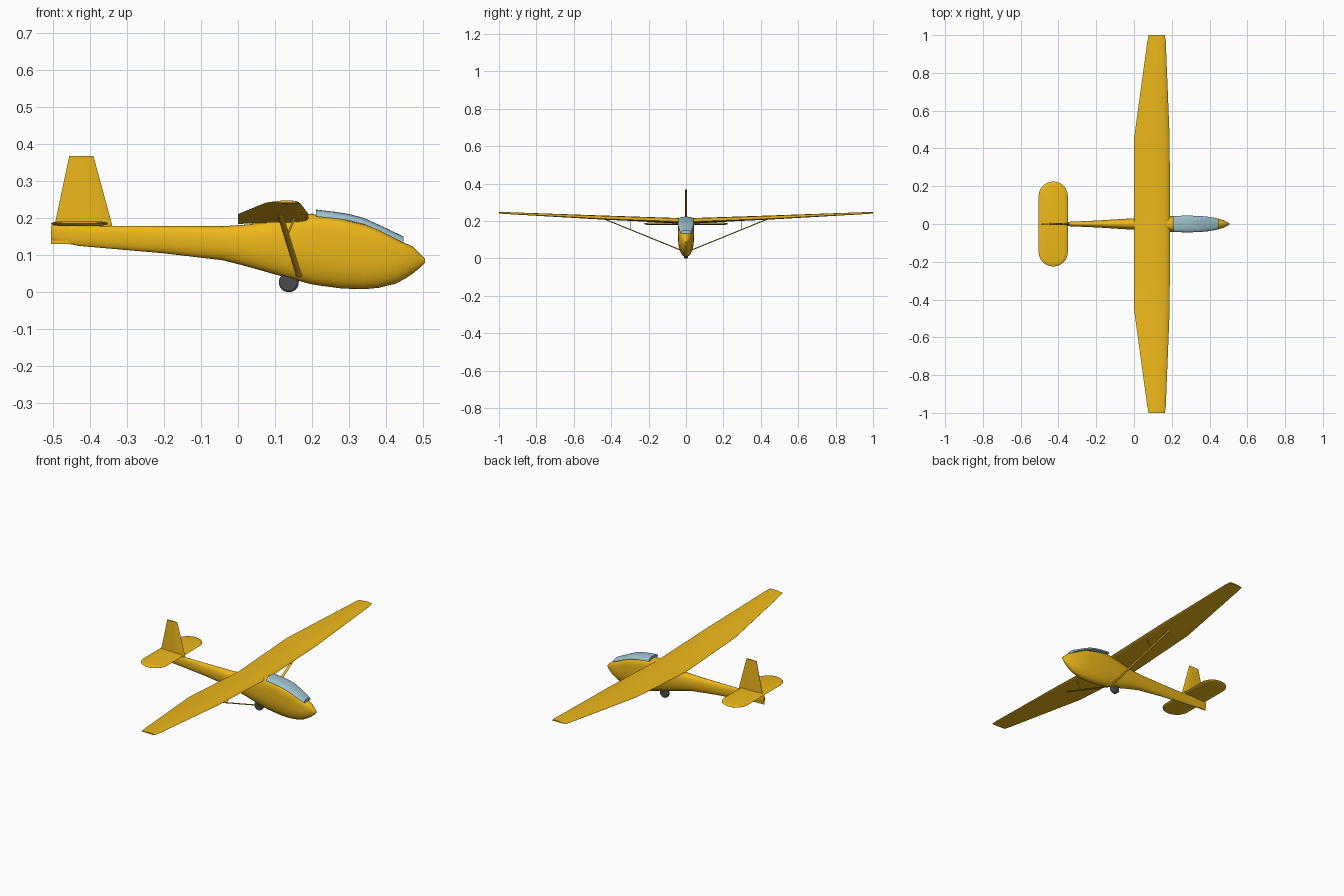
import bpy, math

if "Cube" in bpy.data.objects:
    bpy.data.objects.remove(bpy.data.objects["Cube"])

def material(name, r, g, b):
    m = bpy.data.materials.new(name)
    m.diffuse_color = (r, g, b, 1)
    m.use_nodes = True
    m.node_tree.nodes["Principled BSDF"].inputs["Base Color"].default_value = m.diffuse_color
    return m

YELLOW = material("yellow", 0.85, 0.48, 0.01)
GLASS = material("glass_blue", 0.34, 0.55, 0.62)
RUBBER = material("rubber", 0.07, 0.07, 0.08)

def finish(ob, mat, angle=35):
    ob.data.materials.append(mat)
    bpy.ops.object.select_all(action='DESELECT')
    ob.select_set(True)
    bpy.context.view_layer.objects.active = ob
    bpy.ops.object.shade_smooth_by_angle(angle=math.radians(angle))
    return ob

def loft(name, rings, mat, angle=35):
    """Skin a list of equal-length closed rings and cap both ends."""
    n = len(rings[0])
    verts = [p for r in rings for p in r]
    faces = [(i*n + j, i*n + (j+1) % n, (i+1)*n + (j+1) % n, (i+1)*n + j)
             for i in range(len(rings) - 1) for j in range(n)]
    faces += [tuple(range(n))[::-1], tuple(range(len(verts) - n, len(verts)))]
    me = bpy.data.meshes.new(name)
    me.from_pydata(verts, [], faces)
    me.update()
    ob = bpy.data.objects.new(name, me)
    bpy.context.collection.objects.link(ob)
    bpy.context.view_layer.objects.active = ob
    ob.select_set(True)
    bpy.ops.object.mode_set(mode='EDIT')
    bpy.ops.mesh.select_all(action='SELECT')
    bpy.ops.mesh.normals_make_consistent(inside=False)
    bpy.ops.object.mode_set(mode='OBJECT')
    return finish(ob, mat, angle)

def power(v, e):
    return math.copysign(abs(v) ** (2 / e), v)

def body_ring(x, z0, z1, w, e, n=32):
    """Egg section: round belly, upper half squared off by exponent e."""
    mid = z0 + 0.55 * (z1 - z0)
    ring = []
    for k in range(n):
        a = 2 * math.pi * k / n
        c, s = math.cos(a), math.sin(a)
        ex = e if s > 0 else 2.1
        h = z1 - mid if s > 0 else mid - z0
        ring.append((x, w * power(c, ex), mid + h * power(s, ex)))
    return ring

# Fuselage: x, bottom, top, half width, upper squareness
body = [(-0.505, .140, .180, .004, 2.2), (-0.43, .125, .180, .008, 2.2),
        (-0.20, .105, .178, .018, 2.2), (-0.04, .086, .178, .028, 2.2),
        (0.03, .068, .183, .032, 2.3), (0.10, .048, .195, .037, 2.5),
        (0.15, .034, .206, .040, 2.8), (0.20, .021, .212, .042, 3.2),
        (0.22, .018, .206, .043, 4), (0.28, .010, .197, .043, 4),
        (0.34, .008, .183, .042, 4), (0.38, .012, .168, .039, 4),
        (0.425, .023, .145, .033, 3.2), (0.45, .036, .133, .027, 2.6),
        (0.47, .049, .124, .021, 2.2), (0.49, .065, .105, .012, 2),
        (0.505, .080, .090, .003, 2)]
loft("fuselage", [body_ring(*s) for s in body], YELLOW, 50)

# Canopy: x, lower edge, top, half width
def canopy_ring(x, z0, z1, w, n=16):
    arc = [(x, w * power(math.cos(math.pi * k / n), 2.8),
            z0 + (z1 - z0) * power(abs(math.sin(math.pi * k / n)), 2.5)) for k in range(n + 1)]
    return arc

glass = [(0.21, .204, .223, .042), (0.26, .199, .217, .044), (0.30, .193, .211, .044),
         (0.34, .183, .200, .043), (0.38, .166, .182, .040), (0.42, .146, .163, .034),
         (0.447, .132, .150, .028)]
loft("canopy", [canopy_ring(*s) for s in glass], GLASS, 50)

# Wing: y, trailing x, leading x, trailing z, leading z, thickness
foil = [(0, .0), (.12, .22), (.3, .52), (.5, .72), (.7, .78), (.85, .64), (.95, .38), (1, .0),
        (.96, -.16), (.85, -.22), (.65, -.2), (.4, -.1), (.15, -.03), (0, -.05)]

def wing_ring(y, x0, x1, z0, z1, t):
    return [(x0 + f * (x1 - x0), y, z0 + f * (z1 - z0) + h * t) for f, h in foil]

half = [(0, 0, .19, .185, .196, .028), (.45, 0, .189, .211, .213, .022),
        (.97, .071, .168, .240, .240, .010), (1.0, .078, .163, .242, .242, .007)]
stations = [(-s[0], *s[1:]) for s in half[:0:-1]] + half
loft("wing", [wing_ring(*s) for s in stations], YELLOW)

# Tailplane: stadium outline, thinner toward its rim
def stadium(inset, z, n=14):
    r = 0.0775 - inset
    return [(-0.4275 + r * math.cos(a), (0.1475 if side > 0 else -0.1475) + r * math.sin(a), z)
            for side in (1, -1)
            for a in [(0 if side > 0 else math.pi) + math.pi * k / n for k in range(n + 1)]]

loft("tailplane", [stadium(.02, .179), stadium(.004, .182), stadium(0, .185),
                   stadium(.004, .188), stadium(.02, .191)], YELLOW)

# Fin: thin spindle section tapering to a flat top
def fin_ring(z, x0, x1, t):
    m = x0 + .6 * (x1 - x0)
    return [(x0, -.001, z), (m, -t, z), (x1 - .01, -t * .6, z), (x1, 0, z),
            (x1 - .01, t * .6, z), (m, t, z), (x0, .001, z)]

loft("fin", [fin_ring(.165, -.498, -.335, .007), fin_ring(.368, -.455, -.39, .004)], YELLOW)
loft("rudder_base", [fin_ring(.13, -.505, -.43, .005), fin_ring(.18, -.505, -.43, .005)], YELLOW)

# Wing struts and jury struts, mirrored to the other side
def mirrored(ob):
    ob.modifiers.new("mirror", 'MIRROR').use_axis = (False, True, False)

def strut_ring(c, u, v, flat):
    pts = [(u * math.cos(k * math.pi / 4), v * math.sin(k * math.pi / 4)) for k in range(8)]
    return [(c[0] + a, c[1] + (b if flat else 0), c[2] + (0 if flat else b)) for a, b in pts]

mirrored(loft("wing_strut", [strut_ring((.165, .025, .043), .008, .003, False),
                             strut_ring((.113, .44, .212), .008, .003, False)], YELLOW))
mirrored(loft("jury_strut", [strut_ring((.131, .295, .150), .003, .002, True),
                             strut_ring((.155, .295, .205), .003, .002, True)], YELLOW))

# Landing wheel
bpy.ops.mesh.primitive_cylinder_add(vertices=32, radius=.027, depth=.022,
                                    location=(.137, 0, .027), rotation=(math.pi / 2, 0, 0))
wheel = bpy.context.object
wheel.name = "wheel"
bevel = wheel.modifiers.new("bevel", 'BEVEL')
bevel.width, bevel.segments = .007, 3
finish(wheel, RUBBER)
